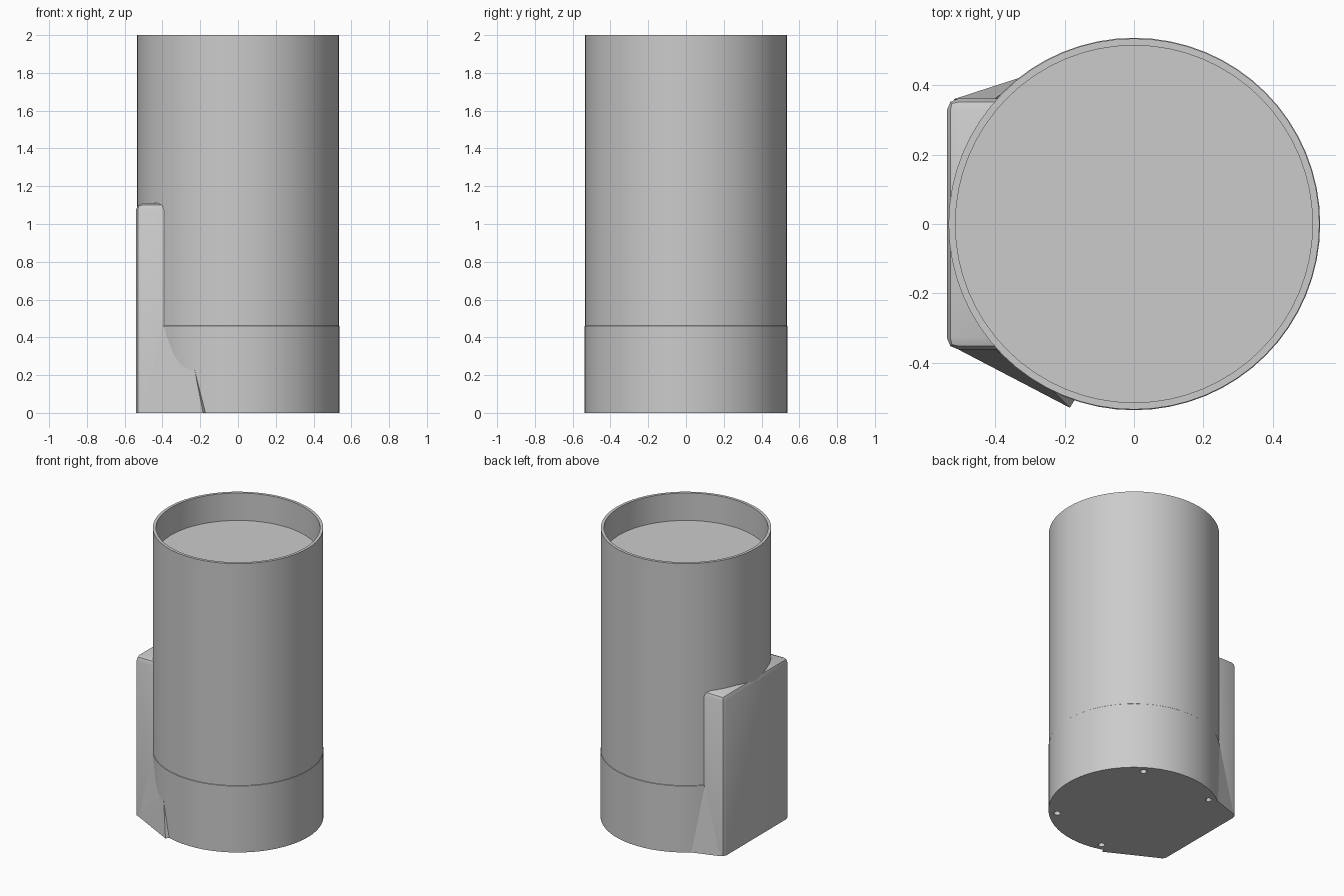
import bpy, bmesh, math
from mathutils import Vector, Matrix

cube = bpy.data.objects.get("Cube")
if cube:
    bpy.data.objects.remove(cube, do_unlink=True)

grey = bpy.data.materials.new("light grey")
grey.use_nodes = True
COLOUR = (0.6, 0.6, 0.6, 1)
grey.diffuse_color = COLOUR
grey.node_tree.nodes["Principled BSDF"].inputs["Base Color"].default_value = COLOUR


def make(name, bm):
    """Turn a bmesh into a named grey object and select it."""
    bmesh.ops.recalc_face_normals(bm, faces=bm.faces)
    mesh = bpy.data.meshes.new(name)
    bm.to_mesh(mesh)
    bm.free()
    mesh.materials.append(grey)
    ob = bpy.data.objects.new(name, mesh)
    bpy.context.collection.objects.link(ob)
    bpy.ops.object.select_all(action='DESELECT')
    ob.select_set(True)
    bpy.context.view_layer.objects.active = ob
    return ob


def smooth():
    bpy.ops.object.shade_smooth_by_angle(angle=math.radians(30))


# Screw holes under the base, as cutters
bm = bmesh.new()
for angle in (57, 125, 225 + 90, 255):
    a = math.radians(angle)
    bmesh.ops.create_cone(bm, cap_ends=True, segments=12, radius1=0.022,
                          radius2=0.022, depth=0.16,
                          matrix=Matrix.Translation((0.485 * math.cos(a), 0.485 * math.sin(a), 0)))
cutter = make("screw_hole_cutter", bm)
cutter.hide_render = True

# Cylindrical body with a recessed top, turned from one profile
profile = [(0, 0), (0.537, 0), (0.537, 0.46), (0.535, 0.462), (0.535, 2),
           (0.515, 2), (0.515, 1.81), (0, 1.81)]
bm = bmesh.new()
verts = [bm.verts.new((r, 0, z)) for r, z in profile]
edges = [bm.edges.new(pair) for pair in zip(verts, verts[1:])]
bmesh.ops.spin(bm, geom=verts + edges, cent=(0, 0, 0), axis=(0, 0, 1),
               angle=math.tau, steps=64, use_duplicate=False)
bmesh.ops.remove_doubles(bm, verts=bm.verts, dist=0.0005)
body = make("body", bm)
cut = body.modifiers.new("screw_holes", 'BOOLEAN')
cut.operation = 'DIFFERENCE'
cut.solver = 'EXACT'
cut.object = cutter
bpy.ops.object.modifier_apply(modifier=cut.name)
bpy.data.objects.remove(cutter, do_unlink=True)
smooth()

# Wall mount with rounded outer and top edges
bm = bmesh.new()
bmesh.ops.create_cube(bm, size=1, matrix=Matrix.Translation((-0.46, 0, 0.555))
                      @ Matrix.Diagonal((0.16, 0.725, 1.11, 1)))
rounded = [e for e in bm.edges
           if not all(v.co.z < 0.01 for v in e.verts)
           and not all(v.co.x > -0.4 for v in e.verts)]
bmesh.ops.bevel(bm, geom=rounded, offset=0.035, segments=2, profile=0.5, affect='EDGES')
make("wall_mount", bm)
smooth()

# Fairings that blend the foot of the mount into the body
fairings = {
    "front_fairing": [(-0.52, -0.355, 0), (-0.375, -0.392, 0), (-0.185, -0.53, 0),
                      (-0.17, -0.505, 0), (-0.24, -0.475, 0.28), (-0.4, -0.362, 0.46),
                      (-0.42, -0.3, 0)],
    "back_fairing": [(-0.52, 0.36, 0), (-0.375, 0.39, 0), (-0.32, 0.425, 0),
                     (-0.4, 0.362, 0.46), (-0.42, 0.3, 0)],
}
for name, points in fairings.items():
    bm = bmesh.new()
    for p in points:
        bm.verts.new(Vector(p))
    bmesh.ops.convex_hull(bm, input=bm.verts)
    make(name, bm)
